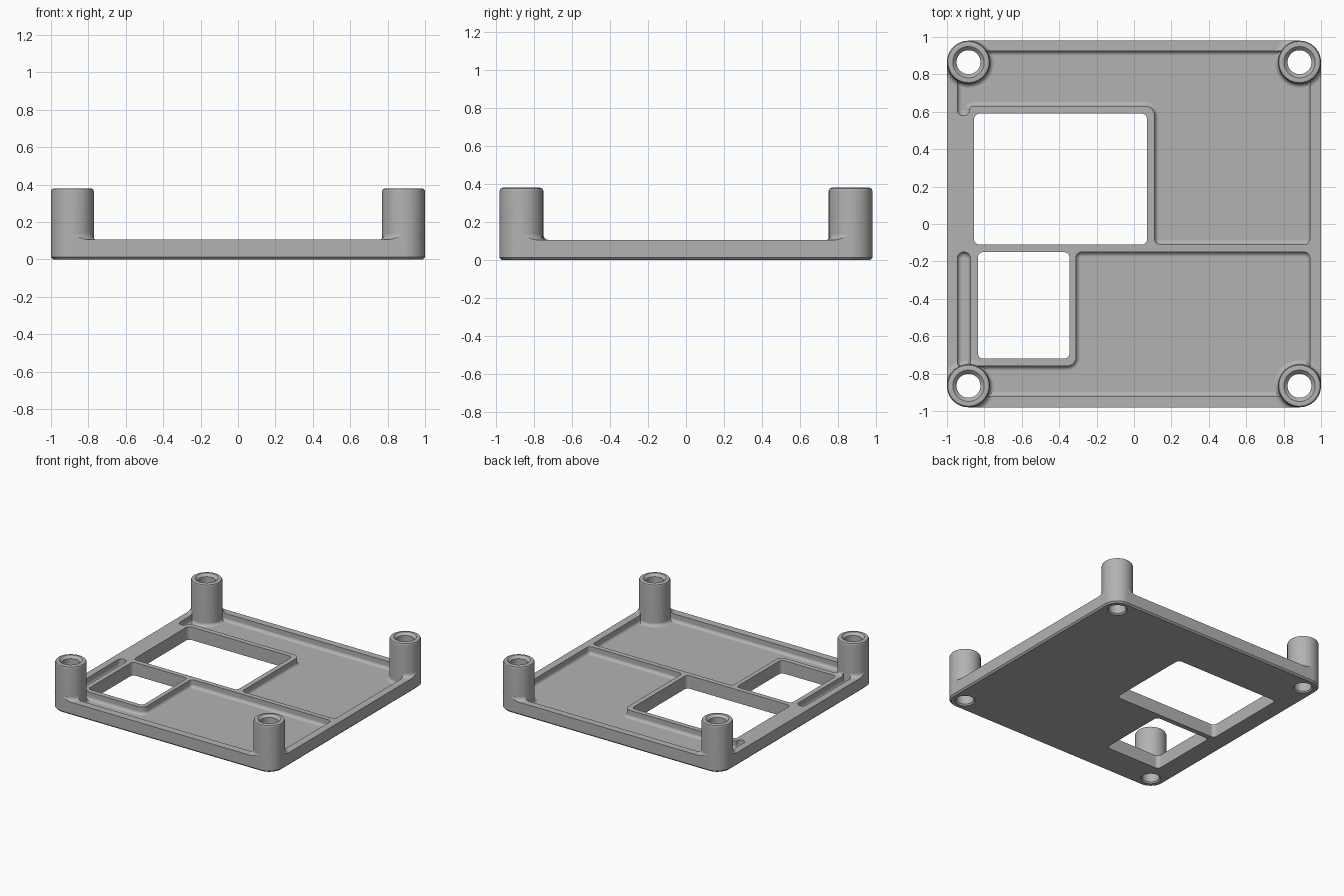
import bpy, bmesh, math
from mathutils import Vector

cube = bpy.data.objects.get("Cube")
if cube:
    bpy.data.objects.remove(cube, do_unlink=True)

TOP, FLOOR, POST_TOP = 0.105, 0.045, 0.38
POST_R, HOLE_R, FILLET = 0.115, 0.064, 0.025
POSTS = [(sx * 0.885, sy * 0.865) for sx in (-1, 1) for sy in (-1, 1)]

grey = bpy.data.materials.new("plain grey")
grey.use_nodes = True
grey.diffuse_color = (0.45, 0.45, 0.45, 1)
grey.node_tree.nodes["Principled BSDF"].inputs["Base Color"].default_value = grey.diffuse_color


def skin(name, rings):
    """Closed solid through stacked rings of equal point count."""
    bm = bmesh.new()
    loops = [[bm.verts.new(p) for p in ring] for ring in rings]
    n = len(loops[0])
    for low, high in zip(loops, loops[1:]):
        for i in range(n):
            j = (i + 1) % n
            bm.faces.new((low[i], low[j], high[j], high[i]))
    bm.faces.new(loops[0])
    bm.faces.new(loops[-1])
    bmesh.ops.recalc_face_normals(bm, faces=bm.faces)
    mesh = bpy.data.meshes.new(name)
    bm.to_mesh(mesh)
    bm.free()
    mesh.materials.append(grey)
    ob = bpy.data.objects.new(name, mesh)
    bpy.context.collection.objects.link(ob)
    return ob


def outline(corners, levels, steps=8):
    """Rings of a right-angled outline (x, y, radius), one per (inset, z)."""
    rings = []
    for inset, z in levels:
        ring = []
        for i, (x, y, r) in enumerate(corners):
            p = Vector((x, y))
            a = (Vector(corners[i - 1][:2]) - p).normalized()
            b = (Vector(corners[(i + 1) % len(corners)][:2]) - p).normalized()
            side = 1 if b.x * a.y - b.y * a.x > 0 else -1
            centre, rad = p + r * (a + b), r - side * inset
            for k in range(steps + 1):
                t = math.pi / 2 * k / steps
                q = centre - rad * (b * math.cos(t) + a * math.sin(t))
                ring.append((q.x, q.y, z))
        rings.append(ring)
    return rings


def box(x0, x1, y0, y1, r):
    return [(x0, y0, r), (x1, y0, r), (x1, y1, r), (x0, y1, r)]


def lathe(name, x, y, profile, steps=64):
    return skin(name, [[(x + r * math.cos(math.tau * k / steps),
                         y + r * math.sin(math.tau * k / steps), z)
                        for k in range(steps)] for r, z in profile])


def cove(r, z, size, steps=6):
    """Concave fillet profile from a flat at height z up to a wall of radius r."""
    return [(r + size * (1 - math.sin(math.pi / 2 * k / steps)),
             z + size * (1 - math.cos(math.pi / 2 * k / steps))) for k in range(steps + 1)]


def boolean(target, tool, operation):
    tool.hide_render = True
    mod = target.modifiers.new(operation, 'BOOLEAN')
    mod.operation, mod.object, mod.solver = operation, tool, 'EXACT'
    bpy.context.view_layer.objects.active = target
    bpy.ops.object.modifier_apply(modifier=mod.name)
    bpy.data.objects.remove(tool, do_unlink=True)


# Base plate with a chamfered underside
edge = box(-1, 1, -0.98, 0.98, POST_R)
plate = skin("mounting_plate", outline(edge, [(0.012, 0), (0, 0.012), (0, TOP)], 16))

# Flared feet where the posts meet the rim, trimmed to the plate edge
for x, y in POSTS:
    foot = lathe("post_foot", x, y, [(POST_R + 0.03, 0.08)] + cove(POST_R, TOP, 0.03))
    boolean(foot, skin("trim", outline(edge, [(0, 0.03), (0, 0.3)], 16)), 'INTERSECT')
    boolean(plate, foot, 'UNION')

# Recessed pockets with filleted floors, kept clear of the posts
upper = [(-0.945, 0.58, 0.03), (-0.88, 0.58, 0.03), (-0.88, 0.63, 0.02), (0.11, 0.63, 0.05),
         (0.11, -0.11, 0.03), (0.94, -0.11, 0.03), (0.94, 0.925, 0.03), (-0.945, 0.925, 0.03)]
lower = [(-0.885, -0.92, 0.03), (0.94, -0.92, 0.03), (0.94, -0.15, 0.03),
         (-0.31, -0.15, 0.03), (-0.31, -0.76, 0.05), (-0.885, -0.76, 0.03)]
slot = box(-0.945, -0.875, -0.77, -0.15, 0.034)
bowl = []
for k in range(7):
    t = math.pi / 2 * k / 6
    bowl.append((FILLET * (1 - math.sin(t)), FLOOR + FILLET * (1 - math.cos(t))))
for shape in (upper, lower, slot):
    pocket = skin("pocket_cutter", outline(shape, bowl + [(0, 0.2)]))
    for x, y in POSTS:
        guard = [(POST_R + FILLET, FLOOR - 0.02)] + cove(POST_R, FLOOR, FILLET) + [(POST_R, 0.3)]
        boolean(pocket, lathe("post_guard", x, y, guard), 'DIFFERENCE')
    boolean(plate, pocket, 'DIFFERENCE')

# Two through windows
for window in (box(-0.855, 0.07, -0.11, 0.59, 0.03), box(-0.835, -0.345, -0.72, -0.15, 0.03)):
    boolean(plate, skin("window_cutter", outline(window, [(0, -0.1), (0, 0.3)])), 'DIFFERENCE')

# Corner posts with eased rims and drilled, countersunk holes
for x, y in POSTS:
    r = POST_R - 0.0001
    boolean(plate, lathe("corner_post", x, y, [
        (r, 0.03), (r, POST_TOP - 0.016), (r - 0.005, POST_TOP - 0.005),
        (r - 0.016, POST_TOP)]), 'UNION')
    boolean(plate, lathe("hole_cutter", x, y, [
        (HOLE_R + 0.02, -0.01), (HOLE_R + 0.01, 0), (HOLE_R, 0.01), (HOLE_R, POST_TOP - 0.02),
        (HOLE_R + 0.02, POST_TOP), (HOLE_R + 0.03, POST_TOP + 0.01)]), 'DIFFERENCE')

# Smooth fillets, crisp edges
bpy.ops.object.select_all(action='DESELECT')
plate.select_set(True)
bpy.context.view_layer.objects.active = plate
bpy.ops.object.shade_smooth_by_angle(angle=math.radians(32))
weighted = plate.modifiers.new("weighted_normals", 'WEIGHTED_NORMAL')
weighted.keep_sharp = True
